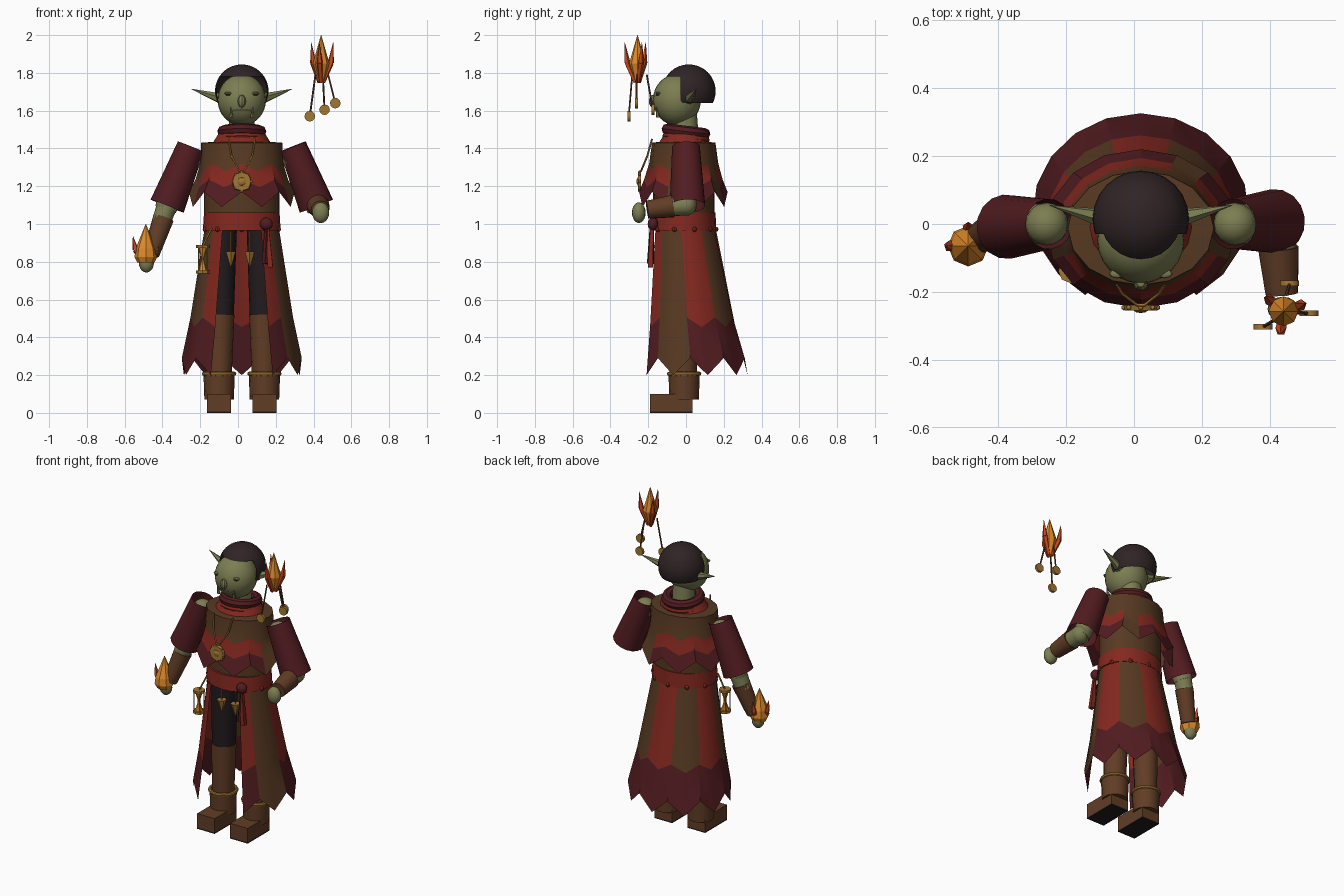
import bpy, bmesh, math
from mathutils import Vector, Matrix

if "Cube" in bpy.data.objects:
    bpy.data.objects.remove(bpy.data.objects["Cube"])

CX = 0.02  # body centre line


def colour(name, r, g, b):
    m = bpy.data.materials.new(name)
    lin = [((c / 255 + 0.055) / 1.055) ** 2.4 for c in (r, g, b)]
    m.diffuse_color = (*lin, 1)
    m.use_nodes = True
    m.node_tree.nodes["Principled BSDF"].inputs["Base Color"].default_value = m.diffuse_color
    return m


MAROON = colour("maroon cloth", 82, 28, 32)
RED = colour("red cloth", 132, 40, 31)
BROWN = colour("brown cloth", 87, 57, 34)
LEATHER = colour("boot leather", 97, 61, 37)
SKIN = colour("olive skin", 124, 126, 82)
PANTS = colour("dark trousers", 34, 27, 30)
HAIR = colour("dark hair", 47, 35, 37)
GOLD = colour("gold", 164, 119, 51)
FLAME = colour("orange flame", 222, 138, 42)
EMBER = colour("ember red", 200, 70, 27)


def finish(name, bm, *mats):
    me = bpy.data.meshes.new(name)
    bm.to_mesh(me)
    bm.free()
    for m in mats:
        me.materials.append(m)
    ob = bpy.data.objects.new(name, me)
    bpy.context.collection.objects.link(ob)
    return ob


def rod(name, a, b, r1, r2, mat, n=16, caps=True):
    a, b = Vector(a), Vector(b)
    bm = bmesh.new()
    bmesh.ops.create_cone(bm, cap_ends=caps, segments=n, radius1=r1, radius2=r2, depth=(b - a).length)
    rot = Vector((0, 0, 1)).rotation_difference(b - a).to_matrix().to_4x4()
    bm.transform(Matrix.Translation((a + b) / 2) @ rot)
    return finish(name, bm, mat)


def ball(name, c, size, mat, n=16):
    bm = bmesh.new()
    bmesh.ops.create_uvsphere(bm, u_segments=n, v_segments=max(6, n * 2 // 3), radius=1)
    bm.transform(Matrix.Translation(c) @ Matrix.Diagonal((*size, 1)))
    return finish(name, bm, mat)


def box(name, c, size, mat):
    bm = bmesh.new()
    bmesh.ops.create_cube(bm, size=1)
    bm.transform(Matrix.Translation(c) @ Matrix.Diagonal((*size, 1)))
    return finish(name, bm, mat)


def ring(name, c, rx, ry, tube, mat, tilt=0):
    bpy.ops.mesh.primitive_torus_add(major_segments=24, minor_segments=8, major_radius=1, minor_radius=tube / rx,
                                     location=c, rotation=(tilt, 0, 0))
    ob = bpy.context.object
    ob.name = name
    ob.scale = (rx, ry, rx)
    ob.data.materials.append(mat)


def wire(name, pts, r, mat):
    cu = bpy.data.curves.new(name, 'CURVE')
    cu.dimensions = '3D'
    cu.bevel_depth, cu.bevel_resolution = r, 1
    sp = cu.splines.new('POLY')
    sp.points.add(len(pts) - 1)
    for p, q in zip(sp.points, pts):
        p.co = (*q, 1)
    cu.materials.append(mat)
    bpy.context.collection.objects.link(bpy.data.objects.new(name, cu))


def drape(name, rings, n, start, end, mats, rule):
    """Cloth lofted through rings (z, zigzag, rx, ry, cy); angles start at the front."""
    bm = bmesh.new()
    full = end - start > 359
    rows = []
    for z, zig, rx, ry, cy in rings:
        row = []
        for j in range(n if full else n + 1):
            a = math.radians(start + (end - start) * j / n)
            dz = -zig if j % 2 == 0 else zig
            row.append(bm.verts.new((CX + rx * math.sin(a), cy - ry * math.cos(a), z + dz)))
        rows.append(row)
    for k in range(len(rows) - 1):
        for j in range(n):
            i = (j + 1) % len(rows[k])
            f = bm.faces.new((rows[k][j], rows[k + 1][j], rows[k + 1][i], rows[k][i]))
            f.material_index = rule(k, j)
    return finish(name, bm, *mats)


# Robe skirt, open at the front, with striped panels and ragged hem
PANELS = "RBBRRBBRRBBRRBBR"
drape("skirt", [(0.99, 0, 0.195, 0.17, -0.015), (0.48, 0.025, 0.272, 0.243, 0.018),
                (0.245, 0.045, 0.318, 0.288, 0.038)], 16, 31, 329, (RED, BROWN, MAROON),
      lambda k, j: 1 if j in (1, 2) or (k == 0 and PANELS[j] == 'B') else (2 if k else 0))

# Tunic and capelet
tunic = rod("tunic", (0, 0, 1.0), (0, 0, 1.43), 1, 1, BROWN, 24)
tunic.scale, tunic.location = (0.2, 0.162, 1), (CX, -0.012, 0)
drape("capelet", [(1.50, 0, 0.11, 0.10, 0), (1.435, 0, 0.15, 0.13, -0.01), (1.43, 0, 0.215, 0.168, -0.012),
                  (1.30, -0.02, 0.22, 0.183, -0.012), (1.215, -0.02, 0.245, 0.208, -0.014),
                  (1.13, -0.04, 0.28, 0.234, -0.014)], 16, 0, 360, (RED, BROWN, MAROON),
      lambda k, j: 1 if k > 2 and j in (3, 6, 12) else (0, 1, 1, 0, 2)[k])
ring("collar", (CX, 0, 1.49), 0.1, 0.1, 0.03, MAROON, -0.12)
ring("collar_lower", (CX, 0, 1.455), 0.11, 0.105, 0.022, RED, -0.1)

# Belt with beads and knotted sash
belt = rod("belt", (0, 0, 0.965), (0, 0, 1.06), 1.03, 1, RED, 24)
belt.scale, belt.location = (0.2, 0.172, 1), (CX, -0.016, 0)
for i in range(9):
    a = math.radians(40 + i * 280 / 8)
    ball("belt_bead", (CX + 0.2 * math.sin(a), -0.016 - 0.174 * math.cos(a), 0.972), (0.014,) * 3, RED, 8)
ball("sash_knot", (0.15, -0.175, 1.0), (0.034, 0.028, 0.034), MAROON)
for x, z, mat in ((0.145, 0.79, MAROON), (0.172, 0.77, RED)):
    rod("sash_tail", (0.154, -0.18, 0.99), (x, -0.188, z), 0.012, 0.019, mat, 4)

# Legs and boots
for s in (-1, 1):
    x = CX + s * 0.115
    rod("trouser_leg", (x, -0.01, 0.515), (CX + s * 0.108, -0.01, 1.0), 0.073, 0.083, PANTS)
    rod("boot_shaft", (x + s * 0.005, -0.01, 0.18), (x, -0.01, 0.52), 0.066, 0.076, LEATHER)
    rod("boot_ankle", (x + s * 0.005, -0.01, 0.07), (x + s * 0.005, -0.01, 0.21), 0.078, 0.083, LEATHER)
    ring("boot_band", (x + s * 0.005, -0.01, 0.207), 0.08, 0.08, 0.011, GOLD)
    box("foot", (x + s * 0.005, -0.078, 0.054), (0.127, 0.225, 0.092), LEATHER)
    box("sole", (x + s * 0.005, -0.078, 0.004), (0.127, 0.225, 0.008), PANTS)
    # Hanging trouser charms
    c = CX + s * 0.05 - 0.008
    rod("charm", (c, -0.115, 0.775), (c, -0.115, 0.855), 0.004, 0.03, GOLD, 6)
    rod("charm_cord", (c, -0.115, 0.85), (c, -0.115, 0.96), 0.004, 0.004, GOLD, 6)

# Sleeves and shoulders
for s in (-1, 1):
    top, low = (CX + s * 0.27, 0, 1.41), (CX + s * 0.395, s * 0.008, 1.095)
    rod("sleeve", top, low, 0.074, 0.095, MAROON, 16, False)
    rod("upper_arm", (CX + s * 0.275, 0, 1.34), (CX + s * 0.4, 0, 1.08), 0.06, 0.055, SKIN)
    ball("shoulder", (CX + s * 0.277, 0, 1.345), (0.063,) * 3, SKIN)
    ball("elbow", (CX + s * 0.4, 0, 1.1), (0.056,) * 3, SKIN)

# Lowered arm, holding fire
rod("forearm", (-0.375, 0, 1.1), (-0.41, -0.01, 1.0), 0.055, 0.05, SKIN)
rod("bracer", (-0.395, -0.005, 1.03), (-0.46, -0.045, 0.84), 0.056, 0.044, LEATHER)
ball("hand", (-0.485, -0.055, 0.795), (0.04, 0.035, 0.052), SKIN)
# Bent arm, reaching forward
rod("forearm", (0.42, 0.0, 1.1), (0.43, -0.1, 1.09), 0.055, 0.05, SKIN)
rod("bracer", (0.425, -0.07, 1.095), (0.435, -0.205, 1.075), 0.06, 0.048, LEATHER)
ball("hand", (0.438, -0.25, 1.06), (0.045, 0.036, 0.055), SKIN)


def flame(x, y, z, profile, spike, angles):
    for (h1, r1), (h2, r2) in zip(profile, profile[1:]):
        rod("flame_core", (x, y, z + h1), (x, y, z + h2), r1, r2, FLAME, 8)
    for deg in angles:
        u, v = math.cos(math.radians(deg)), math.sin(math.radians(deg))
        at = lambda r, h: (x + r * u, y + r * v, z + h)
        rod("flame_tongue_base", at(0.012, 0), at(0.055, spike * 0.5), 0.011, 0.017, EMBER, 5)
        rod("flame_tongue_tip", at(0.055, spike * 0.5), at(0.068, spike), 0.017, 0.001, EMBER, 5)


flame(-0.488, -0.065, 0.795, ((0, 0.045), (0.03, 0.06), (0.075, 0.054), (0.205, 0.001)), 0.14, (0, 90, 180))
flame(0.44, -0.257, 1.75, ((0, 0.014), (0.1, 0.044), (0.25, 0.001)), 0.21, (20, 140, 262))
# Discs hanging from the floating flame
for x, y, z in ((0.38, -0.303, 1.57), (0.458, -0.175, 1.605), (0.515, -0.263, 1.64)):
    rod("hanging_disc", (x, y - 0.008, z), (x, y + 0.008, z), 0.028, 0.028, GOLD, 12)
    wire("disc_cord", [(x, y, z), (0.44 + (x - 0.44) * 0.5, -0.257 + (y + 0.257) * 0.6, 1.79)], 0.005, LEATHER)

# Head, ears and face
rod("neck", (CX, 0, 1.42), (CX, -0.01, 1.62), 0.07, 0.065, SKIN)
ball("head", (CX, -0.048, 1.657), (0.128, 0.127, 0.136), SKIN, 24)
ball("nose", (CX, -0.175, 1.65), (0.022, 0.022, 0.034), SKIN, 8)
wire("mouth", [(CX + t * 0.055, -0.164 + 0.018 * t * t, 1.605 - 0.006 * t * t) for t in (-1, -0.5, 0, 0.5, 1)],
     0.004, SKIN)
for s in (-1, 1):
    rod("ear", (CX + s * 0.105, 0.015, 1.662), (CX + s * 0.268, 0.055, 1.715), 0.03, 0.001, SKIN, 6)
    ball("eye", (CX + s * 0.07, -0.15, 1.684), (0.015, 0.009, 0.005), HAIR, 8)
    ball("brow", (CX + s * 0.07, -0.146, 1.692), (0.024, 0.014, 0.008), SKIN, 8)
    rod("tusk", (CX + s * 0.055, -0.148, 1.565), (CX + s * 0.06, -0.158, 1.62), 0.011, 0.002, SKIN, 6)

# Hair cap, cut square around the face
bm = bmesh.new()
bmesh.ops.create_uvsphere(bm, u_segments=24, v_segments=16, radius=0.142)
bm.transform(Matrix.Translation((CX, 0.015, 1.703)))
for co, no in (((0, 0, 1.64), (0, 0, 1)), ((0, 0, 1.78), (0, 0, 1)), ((0, -0.03, 0), (0, 1, 0))):
    bmesh.ops.bisect_plane(bm, geom=bm.verts[:] + bm.edges[:] + bm.faces[:], plane_co=co, plane_no=no)
mid = {f: f.calc_center_median() for f in bm.faces}
cut = [f for f, m in mid.items() if m.z < 1.64 or (m.y < -0.03 and m.z < 1.78)]
bmesh.ops.delete(bm, geom=cut, context='FACES')
finish("hair", bm, HAIR)

# Pendant on a chain
wire("chain", [(CX + x, y, z) for x, y, z in
               ((-0.07, -0.18, 1.45), (-0.055, -0.205, 1.36), (-0.012, -0.238, 1.28), (0.012, -0.238, 1.28),
                (0.055, -0.205, 1.36), (0.07, -0.18, 1.45))], 0.005, GOLD)
rod("pendant", (CX, -0.238, 1.225), (CX, -0.254, 1.225), 0.052, 0.048, GOLD, 12)
ball("pendant_boss", (CX, -0.252, 1.225), (0.022, 0.01, 0.022), GOLD, 10)
for i in range(8):
    a = i * math.pi / 4
    ball("pendant_stud", (CX + 0.05 * math.cos(a), -0.246, 1.225 + 0.05 * math.sin(a)), (0.008,) * 3, GOLD, 6)

# Hourglass on the hip
hx, hy = -0.187, -0.138
for z in (0.745, 0.88):
    rod("hourglass_plate", (hx, hy, z - 0.008), (hx, hy, z + 0.008), 0.036, 0.036, GOLD, 8)
rod("hourglass_lower", (hx, hy, 0.75), (hx, hy, 0.813), 0.025, 0.005, FLAME, 8)
rod("hourglass_upper", (hx, hy, 0.813), (hx, hy, 0.876), 0.005, 0.025, FLAME, 8)
for i in range(4):
    a = math.pi / 4 + i * math.pi / 2
    px, py = hx + 0.03 * math.cos(a), hy + 0.03 * math.sin(a)
    rod("hourglass_post", (px, py, 0.745), (px, py, 0.88), 0.004, 0.004, GOLD, 6)
wire("hourglass_cord", [(hx, hy, 0.88), (-0.14, -0.13, 0.98)], 0.005, GOLD)

# Smooth round parts, keep hard edges
bpy.ops.object.select_all(action='DESELECT')
for ob in bpy.context.scene.objects:
    if ob.type == 'MESH':
        ob.select_set(True)
        bpy.context.view_layer.objects.active = ob
bpy.ops.object.shade_smooth_by_angle(angle=math.radians(32))
